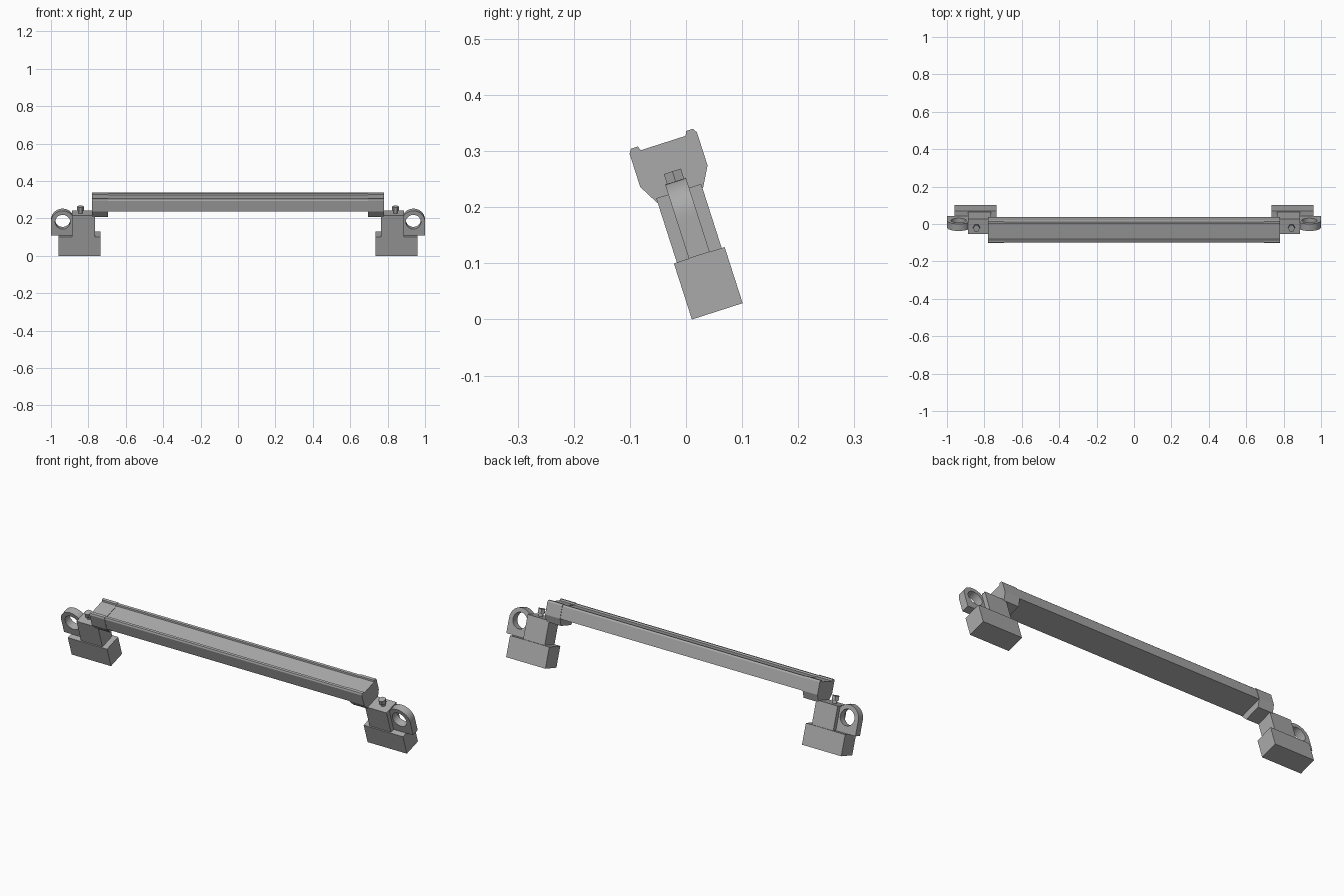
import bpy, bmesh, math
from mathutils import Matrix, Vector

cube = bpy.data.objects.get("Cube")
if cube:
    bpy.data.objects.remove(cube, do_unlink=True)

grey = bpy.data.materials.new("plain grey")
grey.use_nodes = True
colour = (0.4, 0.4, 0.4, 1)
grey.diffuse_color = colour
grey.node_tree.nodes["Principled BSDF"].inputs["Base Color"].default_value = colour

# Everything is built upright on its middle plane, then leaned back as one
MID = 0.047
LEAN = (Matrix.Translation((0, 0.011, 0)) @ Matrix.Rotation(math.radians(17.8), 4, "X")
        @ Matrix.Translation((0, MID, 0)))


def finish(name, bm, smooth=False):
    bmesh.ops.transform(bm, matrix=LEAN, verts=bm.verts)
    bmesh.ops.recalc_face_normals(bm, faces=bm.faces)
    mesh = bpy.data.meshes.new(name)
    bm.to_mesh(mesh)
    bm.free()
    mesh.materials.append(grey)
    obj = bpy.data.objects.new(name, mesh)
    bpy.context.collection.objects.link(obj)
    if smooth:
        bpy.ops.object.select_all(action="DESELECT")
        obj.select_set(True)
        bpy.context.view_layer.objects.active = obj
        bpy.ops.object.shade_smooth_by_angle(angle=math.radians(30))


def prism(name, half, x0, x1):
    """Extrude a symmetric (depth, height) profile along x."""
    outline = half + [(-d, h) for d, h in reversed(half)]
    bm = bmesh.new()
    face = bm.faces.new([bm.verts.new((x0, d, h)) for d, h in outline])
    new = bmesh.ops.extrude_face_region(bm, geom=[face])["geom"]
    bmesh.ops.translate(bm, vec=(x1 - x0, 0, 0),
                        verts=[v for v in new if isinstance(v, bmesh.types.BMVert)])
    finish(name, bm)


def box(name, x0, x1, half_depth, z0, z1):
    prism(name, [(half_depth, z1), (half_depth, z0)], x0, x1)


def lug(name, x, z, radius, hole, drop, half_depth):
    """Round-topped plate with a round hole."""
    corner = math.atan2(drop, radius)
    angles = sorted([i * math.tau / 40 for i in range(40)] + [-corner + math.tau, math.pi + corner])
    bm = bmesh.new()
    loops = []
    for a in angles:
        c, s = math.cos(a), math.sin(a)
        reach = radius
        if s < -1e-6:
            reach = min(radius / max(abs(c), 1e-6), drop / -s)
        loops.append([bm.verts.new((x + r * c, d, z + r * s))
                      for r, d in ((reach, -half_depth), (reach, half_depth),
                                   (hole, half_depth), (hole, -half_depth))])
    for p, q in zip(loops, loops[1:] + loops[:1]):
        for k in range(4):
            n = (k + 1) % 4
            bm.faces.new((p[k], q[k], q[n], p[n]))
    finish(name, bm, True)


def pin(name, x):
    """Hexagonal head on a thinner stem."""
    bm = bmesh.new()
    for radius, z0, z1, sides in ((0.011, 0.222, 0.242, 12), (0.0185, 0.24, 0.262, 6)):
        spin = Matrix.Rotation(math.pi / 2 if sides == 6 else 0, 4, "Z")
        made = bmesh.ops.create_cone(bm, cap_ends=True, segments=sides, radius1=radius,
                                     radius2=radius, depth=z1 - z0)["verts"]
        bmesh.ops.transform(bm, matrix=Matrix.Translation((x, 0, (z0 + z1) / 2)) @ spin, verts=made)
    finish(name, bm)


# Long bar with a raised rail along each top edge
prism("bar", [(0.042, 0.313), (0.045, 0.321), (0.056, 0.321),
              (0.061, 0.313), (0.061, 0.252)], -0.7, 0.7)

# Matching fittings at both ends
for side, s in (("left", 1), ("right", -1)):
    prism(side + "_end_cap", [(0.042, 0.315), (0.045, 0.323), (0.058, 0.323), (0.063, 0.315),
                              (0.063, 0.253), (0.043, 0.217)], s * 0.695, s * 0.78)
    box(side + "_base", s * 0.735, s * 0.96, 0.0475, 0, 0.105)
    box(side + "_block", s * 0.765, s * 0.888, 0.042, 0.105, 0.225)
    lug(side + "_lug", s * 0.9375, 0.181, 0.0625, 0.04, 0.076, 0.0195)
    pin(side + "_pin", s * 0.842)
